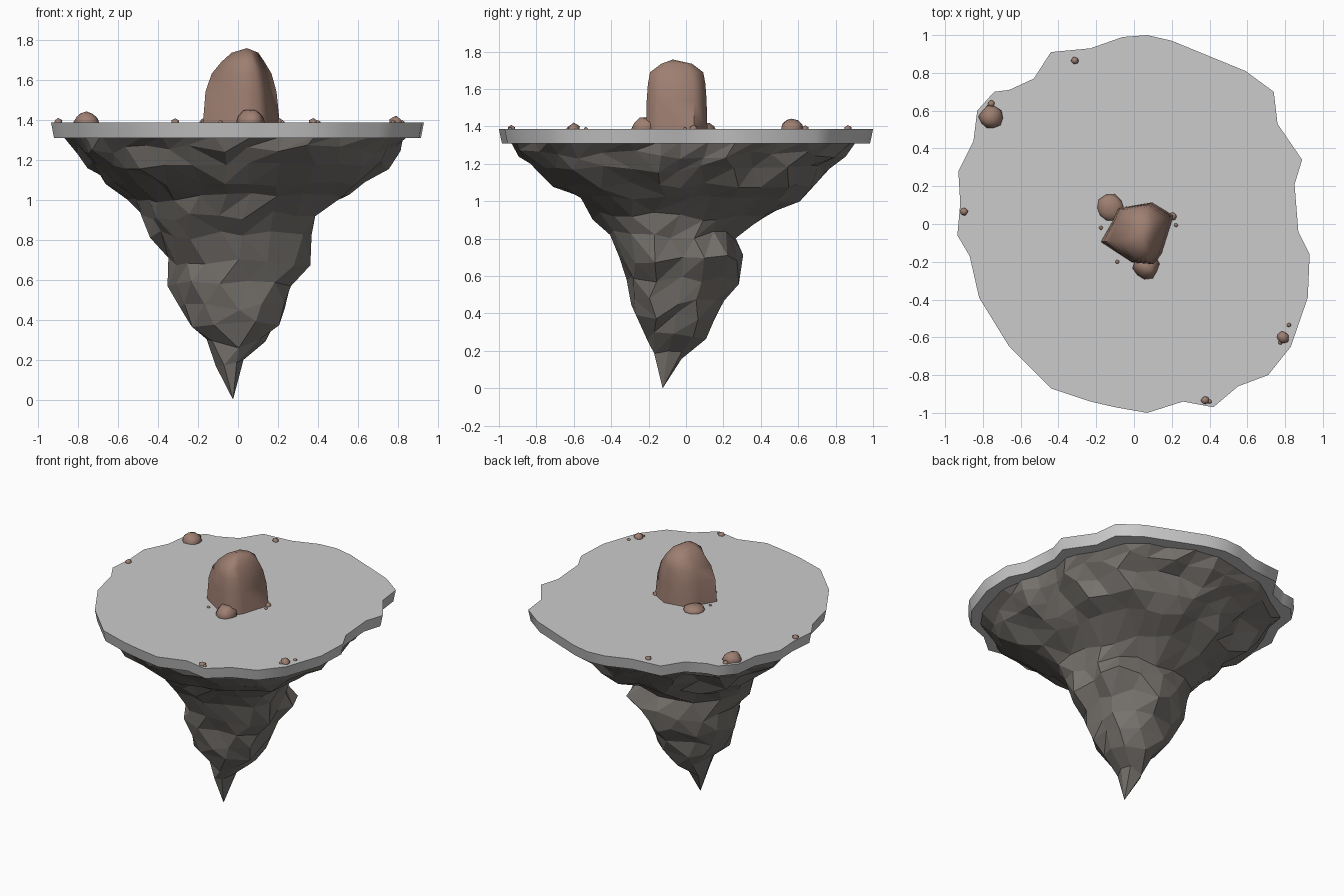
import bpy, bmesh, math, random
from mathutils import Vector

if "Cube" in bpy.data.objects:
    bpy.data.objects.remove(bpy.data.objects["Cube"])

random.seed(7)
TOP = 1.386  # height of the slab surface

# Plan outline of the slab
OUTLINE = [(.89, .34), (.76, .53), (.74, .70), (.59, .81), (.20, .97), (.07, 1.0), (-.06, .99),
           (-.23, .93), (-.44, .91), (-.53, .77), (-.66, .71), (-.74, .70), (-.83, .60), (-.85, .44),
           (-.93, .28), (-.92, .11), (-.935, -.06), (-.87, -.17), (-.82, -.39), (-.66, -.65),
           (-.44, -.87), (-.23, -.94), (-.10, -.97), (.07, -1.0), (.26, -.94), (.42, -.97),
           (.55, -.86), (.71, -.80), (.83, -.65), (.92, -.39), (.93, -.16), (.87, -.04), (.85, .21)]


def material(name, color):
    m = bpy.data.materials.new(name)
    m.diffuse_color = (*color, 1)
    m.use_nodes = True
    m.node_tree.nodes["Principled BSDF"].inputs["Base Color"].default_value = m.diffuse_color
    return m


ROCK = material("dark_rock", (.19, .175, .16))
STONE = material("brown_stone", (.34, .21, .165))


def finish(bm, name, mat=None, smooth=None):
    bmesh.ops.recalc_face_normals(bm, faces=bm.faces)
    me = bpy.data.meshes.new(name)
    bm.to_mesh(me)
    bm.free()
    ob = bpy.data.objects.new(name, me)
    bpy.context.collection.objects.link(ob)
    if mat:
        me.materials.append(mat)
    if smooth:
        bpy.ops.object.select_all(action='DESELECT')
        ob.select_set(True)
        bpy.context.view_layer.objects.active = ob
        bpy.ops.object.shade_smooth_by_angle(angle=math.radians(smooth))
    return ob


def stitch(bm, a, b):
    """Triangle strip between two closed rings of any vertex counts."""
    i = j = 0
    na, nb = len(a), len(b)
    while i < na or j < nb:
        if j >= nb or (i < na and (i + 1) / na <= (j + 1) / nb):
            bm.faces.new((a[i % na], a[(i + 1) % na], b[j % nb]))
            i += 1
        else:
            bm.faces.new((a[i % na], b[(j + 1) % nb], b[j % nb]))
            j += 1


def fan(bm, ring, tip):
    t = bm.verts.new(tip)
    for i, v in enumerate(ring):
        bm.faces.new((v, ring[(i + 1) % len(ring)], t))


def outline_radius(a):
    """Radius of the outline in direction a."""
    d = Vector((math.cos(a), math.sin(a)))
    for i, p in enumerate(OUTLINE):
        p, q = Vector(p), Vector(OUTLINE[(i + 1) % len(OUTLINE)])
        c0, c1 = d.x * p.y - d.y * p.x, d.x * q.y - d.y * q.x
        if c0 * c1 <= 0 and c0 != c1:
            h = p.lerp(q, c0 / (c0 - c1))
            if h.dot(d) > 0:
                return h.length
    return .9


# Flat slab, slightly narrower below
bm = bmesh.new()
top = [bm.verts.new((x, y, TOP)) for x, y in OUTLINE]
bot = [bm.verts.new((x * .984, y * .984, 1.308)) for x, y in OUTLINE]
bm.faces.new(top)
bm.faces.new(bot[::-1])
for i in range(len(top)):
    k = (i + 1) % len(top)
    bm.faces.new((top[i], bot[i], bot[k], top[k]))
finish(bm, "slab_top", None, 60)

# Hanging rock: rings of z, x range, y range, vertex count
LEVELS = [(1.32, -.88, .85, -.94, .91, 38), (1.25, -.84, .81, -.90, .85, 38),
          (1.17, -.76, .75, -.83, .76, 34), (1.09, -.65, .66, -.71, .69, 30),
          (1.01, -.54, .55, -.58, .61, 26), (.92, -.48, .40, -.51, .44, 22),
          (.82, -.43, .36, -.42, .28, 18), (.69, -.36, .36, -.35, .30, 16),
          (.58, -.34, .29, -.32, .28, 14), (.47, -.29, .25, -.30, .21, 12),
          (.38, -.25, .21, -.27, .17, 10), (.28, -.17, .14, -.21, .11, 8),
          (.18, -.11, .03, -.17, 0, 6)]
# Valley and knob at the back right: scale per height
SIDE = {1.01: .93, .92: .88, .82: .9, .69: 1.14, .58: .92}
bm = bmesh.new()
prev = None
for k, (z, x0, x1, y0, y1, n) in enumerate(LEVELS):
    ring = []
    for i in range(n):
        a = 2 * math.pi * (i + random.uniform(-.22, .22)) / n
        r = outline_radius(a) * (1 + random.uniform(-.05, .03) * (1 if k else .4))
        r *= 1 + (SIDE.get(z, 1) - 1) * math.exp(-((a - .75) / .35) ** 2)
        if z in (.58, .47, .38):  # fuller front left
            r *= 1 + .08 * math.exp(-((a - 3.93) / .5) ** 2)
        x = (x0 + x1) / 2 + (x1 - x0) / 2 * r * math.cos(a) / .93
        y = (y0 + y1) / 2 + (y1 - y0) / 2 * r * math.sin(a) / .99
        ring.append(bm.verts.new((x, y, z + (random.uniform(-.024, .024) if k else 0))))
    if prev:
        stitch(bm, prev, ring)
    else:
        bm.faces.new(ring)
    prev = ring
fan(bm, prev, (-.025, -.125, 0))
finish(bm, "hanging_rock", ROCK)

# Tall standing boulder
BASE = [(.20, .05), (.09, .12), (-.08, .09), (-.11, .02), (-.17, -.09), (-.01, -.20),
        (.10, -.21), (.14, -.15)]
bm = bmesh.new()
prev = None
for z, sx, sy, cx in [(1.36, 1.05, 1, .017), (1.54, .96, .97, .015), (1.63, .81, .93, .018),
                      (1.69, .58, .86, .025), (1.735, .36, .5, .035)]:
    ring = [bm.verts.new((cx + (x - .015) * sx, -.05 + (y + .045) * sy, z)) for x, y in BASE]
    if prev:
        stitch(bm, prev, ring)
    else:
        bm.faces.new(ring)
    prev = ring
fan(bm, prev, (.045, -.07, 1.758))
finish(bm, "standing_boulder", STONE, 75)

# Loose stones: x, y, radius, height above the slab
STONES = [(-.125, .085, .075, .035), (.065, -.222, .07, .068), (.205, .04, .025, .025),
          (.222, -.006, .012, .012), (-.175, -.02, .012, .012), (-.088, -.2, .012, .012),
          (-.757, .565, .064, .057), (-.755, .637, .021, .02), (-.9, .066, .024, .024),
          (-.313, .865, .023, .024), (.79, -.6, .036, .033), (.82, -.535, .013, .012),
          (.775, -.627, .014, .014), (.376, -.933, .024, .024), (.4, -.94, .013, .012)]
for k, (x, y, r, h) in enumerate(STONES):
    bm = bmesh.new()
    bmesh.ops.create_icosphere(bm, subdivisions=2 if r > .06 else 1, radius=1)
    turn = random.uniform(0, 6)
    for v in bm.verts:
        c = v.co * random.uniform(.88, 1.06)
        v.co = (x + r * (c.x * math.cos(turn) - c.y * math.sin(turn)),
                y + r * (c.x * math.sin(turn) + c.y * math.cos(turn)),
                TOP + c.z * (h if c.z > 0 else min(h, .04)))
    finish(bm, f"loose_stone_{k + 1}", STONE, 75)
